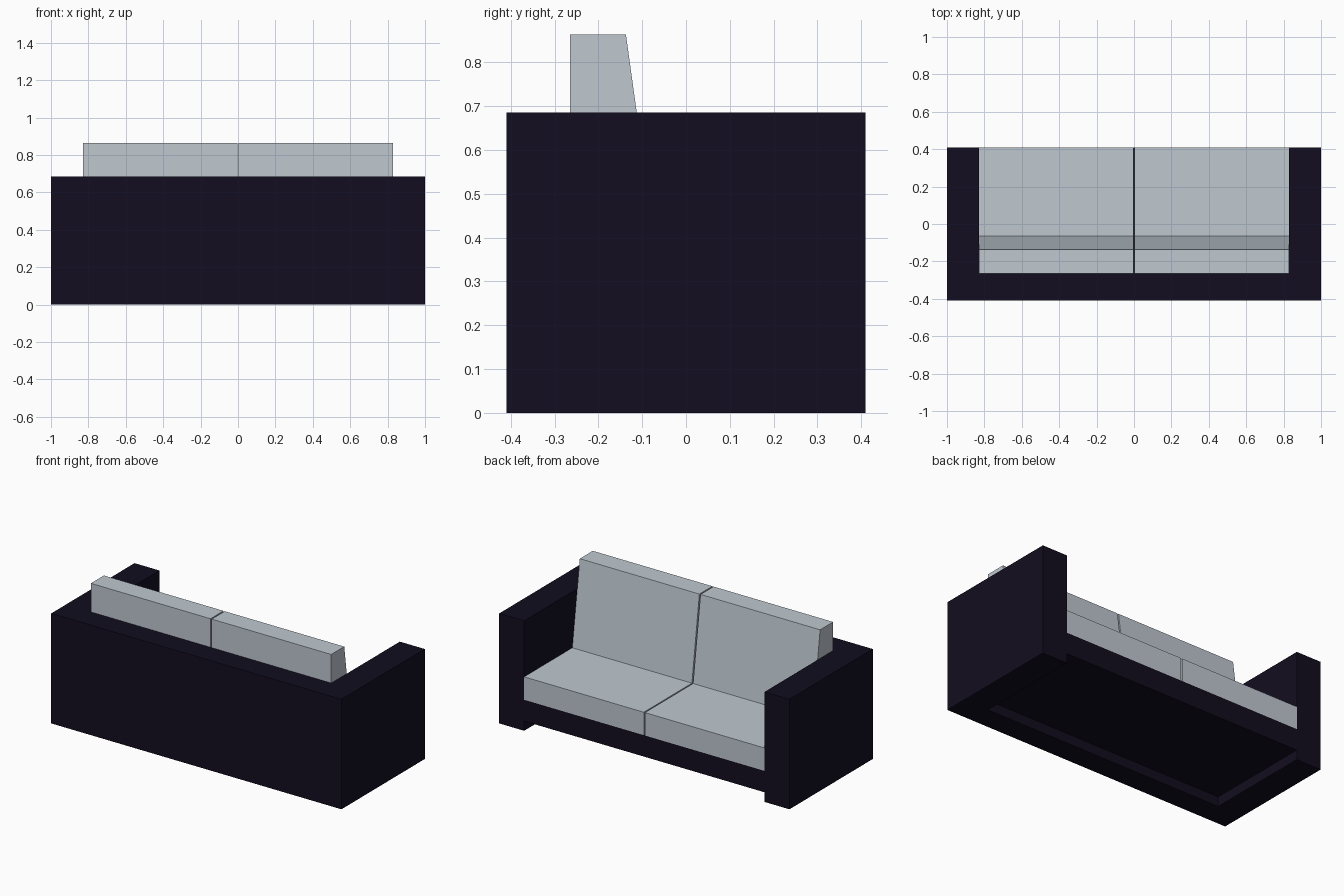
import bpy, bmesh
from mathutils import Vector

if "Cube" in bpy.data.objects:
    bpy.data.objects.remove(bpy.data.objects["Cube"])


def material(name, rgb):
    mat = bpy.data.materials.new(name)
    mat.diffuse_color = (*rgb, 1)
    mat.use_nodes = True
    mat.node_tree.nodes["Principled BSDF"].inputs["Base Color"].default_value = mat.diffuse_color
    return mat


DARK = material("dark_upholstery", (0.006, 0.004, 0.014))
LIGHT = material("pale_fabric", (0.52, 0.58, 0.63))


def prism(name, points, offset, mat):
    """Extrude a closed polygon of 3D points along an offset vector."""
    bm = bmesh.new()
    face = bm.faces.new([bm.verts.new(p) for p in points])
    ext = bmesh.ops.extrude_face_region(bm, geom=[face], use_keep_orig=True)
    verts = [g for g in ext["geom"] if isinstance(g, bmesh.types.BMVert)]
    bmesh.ops.translate(bm, verts=verts, vec=Vector(offset))
    bmesh.ops.recalc_face_normals(bm, faces=bm.faces)
    mesh = bpy.data.meshes.new(name)
    bm.to_mesh(mesh)
    bm.free()
    mesh.materials.append(mat)
    obj = bpy.data.objects.new(name, mesh)
    bpy.context.collection.objects.link(obj)
    return obj


W, D, H = 1.0, 0.41, 0.685      # half width, half depth, frame height
IN_X, IN_Y = 0.828, -0.265      # inner faces of arms and back
BASE_Z, SEAT_Z, SEAT_TOP = 0.06, 0.193, 0.336
GAP = 0.004                     # half the gap between cushions

# U-shaped frame: both arms and the back in one outline
outline = [(-W, -D), (W, -D), (W, D), (IN_X, D),
           (IN_X, IN_Y), (-IN_X, IN_Y), (-IN_X, D), (-W, D)]
prism("arms_and_back_frame", [(x, y, 0) for x, y in outline], (0, 0, H), DARK)

# Raised base between the arms
base = [(IN_Y, BASE_Z), (D, BASE_Z), (D, SEAT_Z), (IN_Y, SEAT_Z)]
prism("seat_base", [(-IN_X, y, z) for y, z in base], (2 * IN_X, 0, 0), DARK)

# Cushion side profiles (y, z); the back cushion leans on its front face
seat = [(IN_Y, SEAT_Z), (D, SEAT_Z), (D, SEAT_TOP), (IN_Y, SEAT_TOP)]
back = [(IN_Y, SEAT_TOP), (-0.064, SEAT_TOP), (-0.137, 0.863), (IN_Y, 0.863)]

for side, s in (("left", -1), ("right", 1)):
    for part, profile in (("seat_cushion", seat), ("back_cushion", back)):
        prism(f"{part}_{side}", [(s * GAP, y, z) for y, z in profile],
              (s * (IN_X - GAP), 0, 0), LIGHT)
